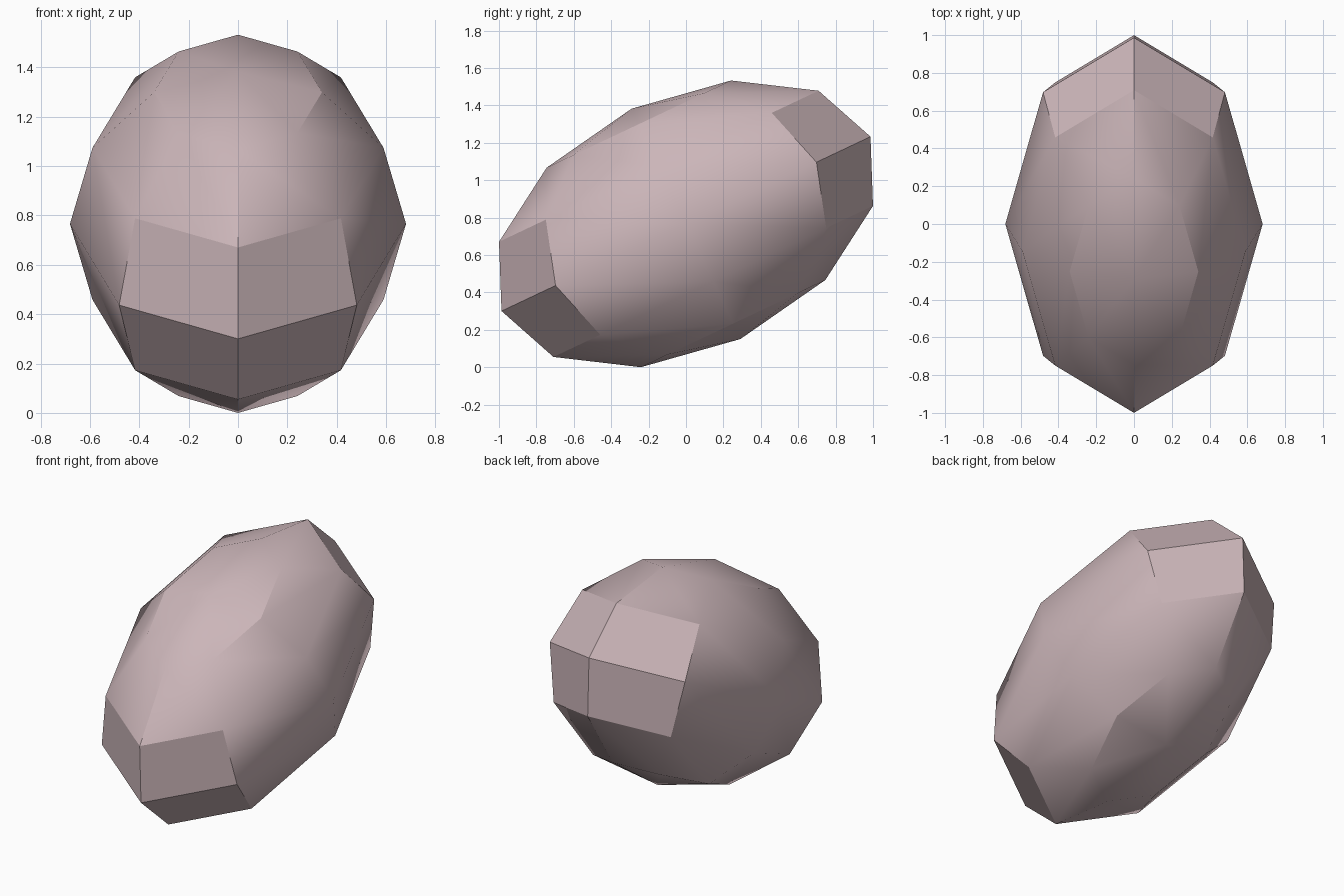
import bpy
import bmesh
import math
from mathutils import Matrix

# Remove the default object
cube = bpy.data.objects.get("Cube")
if cube:
    bpy.data.objects.remove(cube, do_unlink=True)

# Material
mat = bpy.data.materials.new("dusty pink")
mat.use_nodes = True
colour = (0.60, 0.465, 0.485, 1.0)
mat.diffuse_color = colour
mat.node_tree.nodes["Principled BSDF"].inputs["Base Color"].default_value = colour

# Low-poly sphere, stretched along y, tilted nose-down, stretch baked into the mesh
RADIUS, HALF_LENGTH, TILT = 0.681, 1.091, math.radians(25.3)
stretch = Matrix.Diagonal((RADIUS, HALF_LENGTH, RADIUS, 1.0))
bm = bmesh.new()
bmesh.ops.create_uvsphere(bm, u_segments=8, v_segments=6, radius=1.0)
bmesh.ops.transform(bm, matrix=Matrix.Rotation(TILT, 4, 'X') @ stretch, verts=bm.verts)
bmesh.ops.recalc_face_normals(bm, faces=bm.faces)

# Rest the lowest corner on the ground
lowest = min(v.co.z for v in bm.verts)
bmesh.ops.translate(bm, vec=(0, 0, -lowest), verts=bm.verts)

mesh = bpy.data.meshes.new("tilted_ellipsoid")
bm.to_mesh(mesh)
bm.free()
mesh.materials.append(mat)
body = bpy.data.objects.new("tilted_ellipsoid", mesh)
bpy.context.collection.objects.link(body)

# Smooth sides, crisp ends
bpy.ops.object.select_all(action='DESELECT')
body.select_set(True)
bpy.context.view_layer.objects.active = body
bpy.ops.object.shade_smooth_by_angle(angle=math.radians(30))
